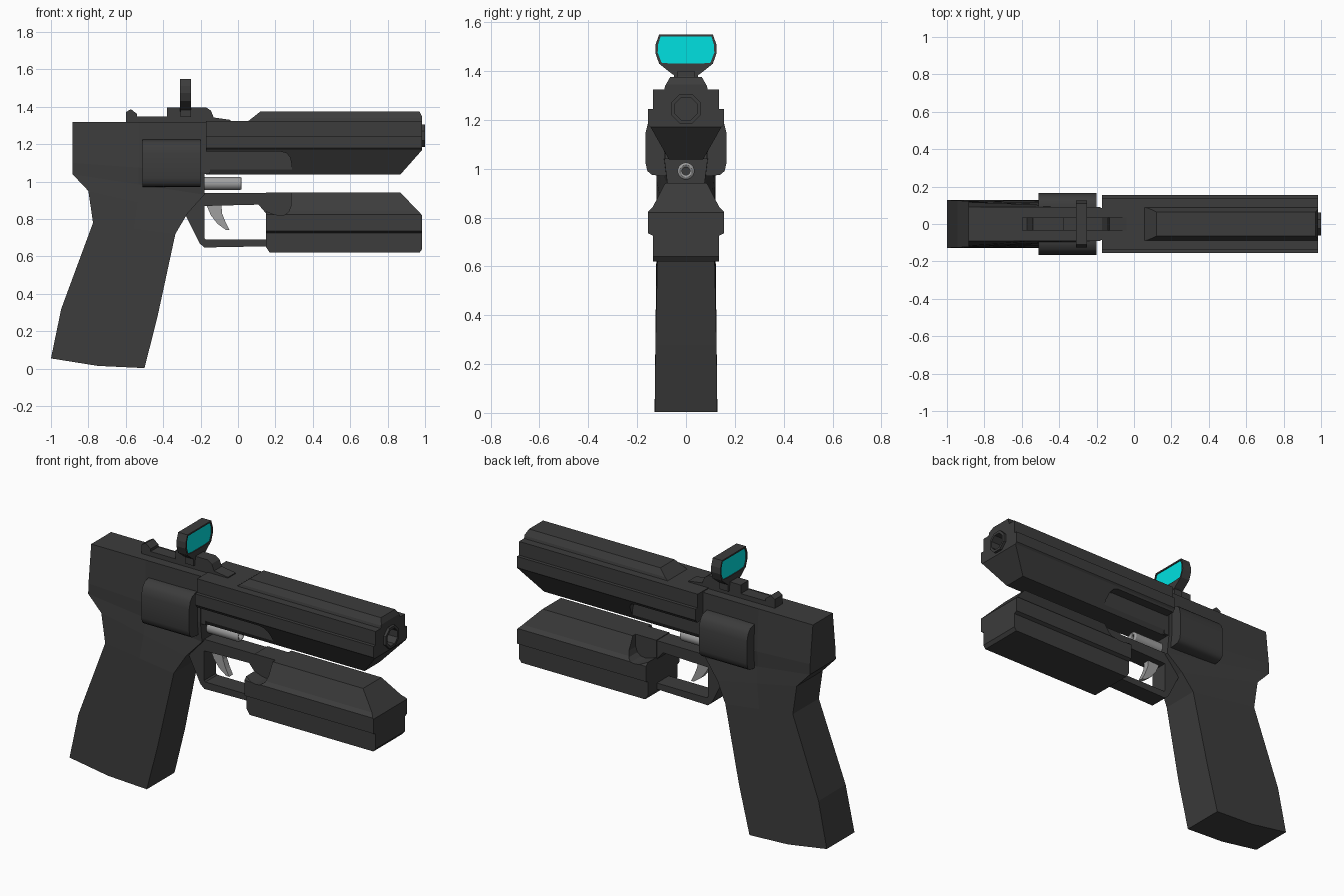
import bpy, bmesh, math
from mathutils import Vector

if "Cube" in bpy.data.objects:
    bpy.data.objects.remove(bpy.data.objects["Cube"])


def material(name, rgb):
    m = bpy.data.materials.new(name)
    m.diffuse_color = (*rgb, 1)
    m.use_nodes = True
    m.node_tree.nodes["Principled BSDF"].inputs["Base Color"].default_value = m.diffuse_color
    return m


DARK = material("dark_polymer", (0.045, 0.045, 0.045))
STEEL = material("steel", (0.35, 0.35, 0.35))
CYAN = material("cyan_glass", (0.0, 0.75, 0.75))


def finish(name, bm, mat=DARK):
    bmesh.ops.recalc_face_normals(bm, faces=bm.faces)
    me = bpy.data.meshes.new(name)
    bm.to_mesh(me)
    bm.free()
    ob = bpy.data.objects.new(name, me)
    bpy.context.collection.objects.link(ob)
    me.materials.append(mat)
    return ob


def place(p, axis, t):
    # profile is (x, z) extruded along y, or (y, z) extruded along x
    return (p[0], t, p[1]) if axis == 'y' else (t, p[0], p[1])


def prism(name, pts, axis, a, b, mat=DARK, planes=()):
    bm = bmesh.new()
    A, B = [[bm.verts.new(place(p, axis, t)) for p in pts] for t in (a, b)]
    bm.faces.new(A)
    bm.faces.new(B)
    n = len(pts)
    for i in range(n):
        j = (i + 1) % n
        bm.faces.new((A[i], A[j], B[j], B[i]))
    # each plane slices a corner off: point and outward normal in (x, z)
    for (x, z), (nx, nz) in planes:
        geom = bm.verts[:] + bm.edges[:] + bm.faces[:]
        cut_geom = bmesh.ops.bisect_plane(bm, geom=geom, plane_co=(x, 0, z),
                                          plane_no=Vector((nx, 0, nz)).normalized(), clear_outer=True)
        edges = [e for e in cut_geom['geom_cut'] if isinstance(e, bmesh.types.BMEdge)]
        bmesh.ops.contextual_create(bm, geom=edges)
    return finish(name, bm, mat)


def ring(name, outer, inner, axis, a, b, mat=DARK):
    bm = bmesh.new()
    loops = [[bm.verts.new(place(p, axis, t)) for p in pts]
             for pts, t in ((outer, a), (outer, b), (inner, b), (inner, a))]
    n = len(outer)
    for k in range(4):
        L, M = loops[k], loops[(k + 1) % 4]
        for i in range(n):
            j = (i + 1) % n
            bm.faces.new((L[i], L[j], M[j], M[i]))
    return finish(name, bm, mat)


def mirrored(half):
    return half + [(-y, z) for y, z in reversed(half)]


def circle(r, z, n):
    return [(r * math.cos(math.tau * (i + .5) / n), z + r * math.sin(math.tau * (i + .5) / n)) for i in range(n)]


def cut(ob, cutter):
    cutter.hide_render = True
    m = ob.modifiers.new("cut", 'BOOLEAN')
    m.operation, m.object, m.solver = 'DIFFERENCE', cutter, 'EXACT'
    bpy.context.view_layer.objects.active = ob
    bpy.ops.object.modifier_apply(modifier=m.name)
    bpy.data.objects.remove(cutter)


def smooth(ob, deg):
    bpy.ops.object.select_all(action='DESELECT')
    ob.select_set(True)
    bpy.context.view_layer.objects.active = ob
    bpy.ops.object.shade_smooth_by_angle(angle=math.radians(deg))


# Grip and frame: rows of back point, front point, back and front half width
rows = [(-1, .055, -.5, .003, .128, .128), (-.945, .32, -.43, .28, .125, .125),
        (-.775, .78, -.335, .72, .12, .115), (-.8, .95, -.27, .83, .12, .095),
        (-.885, 1.04, -.18, .93, .12, .075), (-.885, 1.1, -.18, 1.05, .117, .09),
        (-.885, 1.32, -.18, 1.32, .092, .09)]
bm = bmesh.new()
loops = []
for k, (xb, zb, xf, zf, wb, wf) in enumerate(rows):
    mid = ((xb + xf) / 2, (zb + zf) / 2 - (.014 if k == 0 else 0), (wb + wf) / 2)
    half = [(xb, zb, wb), mid, (xf, zf, wf)]
    loops.append([bm.verts.new((x, -w, z)) for x, z, w in half] +
                 [bm.verts.new((x, w, z)) for x, z, w in reversed(half)])
for L, M in zip(loops, loops[1:]):
    for i in range(6):
        j = (i + 1) % 6
        bm.faces.new((L[i], L[j], M[j], M[i]))
for L in (loops[0], loops[-1]):
    bm.faces.new((L[0], L[1], L[4], L[5]))
    bm.faces.new((L[1], L[2], L[3], L[4]))
finish("grip_frame", bm)

# Side housing bulging out of the frame
housing = prism("side_housing", mirrored([(.1, .97), (.14, .975), (.158, .99), (.165, 1.02),
                                          (.165, 1.15), (.155, 1.19), (.135, 1.215), (.1, 1.225)]),
                'x', -.51, -.2)
smooth(housing, 40)

# Upper barrel shroud with front chamfers
front = [((.985, 1.17), (.13, -.115)), ((.985, 1.345), (.03, .015))]
barrel = prism("barrel_shroud", mirrored([(.07, 1.038), (.145, 1.17), (.155, 1.18), (.155, 1.245),
                                          (.135, 1.245), (.135, 1.325)]),
               'x', -.17, .985, planes=front[:1])
scoop = [(-.3, .98), (.29, .98), (.287, 1.09), (.278, 1.13), (.26, 1.152), (.23, 1.16), (-.3, 1.16)]
for s in (-1, 1):
    cut(barrel, prism("scoop_cutter", scoop, 'y', s * .085, s * .3))
cut(barrel, prism("bore_cutter", circle(.05, 1.245, 8), 'x', .8, 1.1))
prism("barrel_neck", mirrored([(.085, 1.04), (.085, 1.32)]), 'x', -.2, -.15)

# Raised rib on top of the barrel
prism("top_rib", mirrored([(.09, 1.32), (.085, 1.34), (.065, 1.375)]), 'x', .04, .985,
      planes=[((.05, 1.32), (-.055, .07)), front[1]])

# Muzzle ring
ring("muzzle_ring", circle(.066, 1.245, 8), circle(.05, 1.245, 8), 'x', .95, 1.0)

# Lower fore block
block = prism("fore_block", mirrored([(.135, .62), (.135, .725), (.155, .735), (.155, .825),
                                      (.135, .845), (.085, .942)]), 'x', .15, .985,
              planes=[((.985, .82), (.12, .115)), ((.985, .64), (.02, -.015)), ((.15, .65), (-.03, -.02))])
notch = [(.1, 1), (.285, 1), (.283, .87), (.272, .84), (.25, .823), (.22, .82), (.19, .826), (.15, .842), (.1, .842)]
for s in (-1, 1):
    cut(block, prism("notch_cutter", notch, 'y', s * .06, s * .3))

# Trigger guard
ring("trigger_guard",
     [(-.24, .938), (.17, .938), (.2, .85), (.2, .655), (-.18, .648), (-.205, .67), (-.285, .83)],
     [(-.18, .87), (.11, .877), (.15, .83), (.15, .69), (-.172, .69), (-.18, .697), (-.18, .8)],
     'y', -.055, .055)

# Trigger
prism("trigger", [(-.175, .89), (-.09, .89), (-.085, .83), (-.065, .78), (-.045, .74),
                  (-.065, .742), (-.11, .775), (-.145, .82)], 'y', -.018, .018, STEEL)

# Hollow rod between barrel and fore block
rod = ring("guide_rod", circle(.035, .99, 16), circle(.016, .99, 16), 'x', -.2, .02, STEEL)
bev = rod.modifiers.new("bevel", 'BEVEL')
bev.width, bev.segments, bev.limit_method, bev.angle_limit = .009, 2, 'ANGLE', math.radians(50)
smooth(rod, 35)

# Sight rail with rear notch and mount
prism("sight_rail", [(-.6, 1.3), (-.6, 1.372), (-.572, 1.387), (-.54, 1.362), (-.54, 1.347), (-.38, 1.347),
                     (-.38, 1.397), (-.17, 1.397), (-.145, 1.38), (-.13, 1.343), (-.04, 1.33), (-.04, 1.3)],
      'y', -.036, .036)

# Reflex sight frame and glass
outer = mirrored([(.035, 1.375), (.06, 1.39), (.11, 1.43), (.126, 1.475), (.124, 1.51), (.11, 1.55)])
inner = mirrored([(.03, 1.43), (.055, 1.43), (.1, 1.434), (.116, 1.475), (.114, 1.51), (.104, 1.541)])
ring("sight_frame", outer, inner, 'x', -.31, -.25)
prism("sight_stem", mirrored([(.05, 1.345), (.05, 1.4)]), 'x', -.308, -.252)
prism("sight_glass", inner, 'x', -.305, -.255, CYAN)
